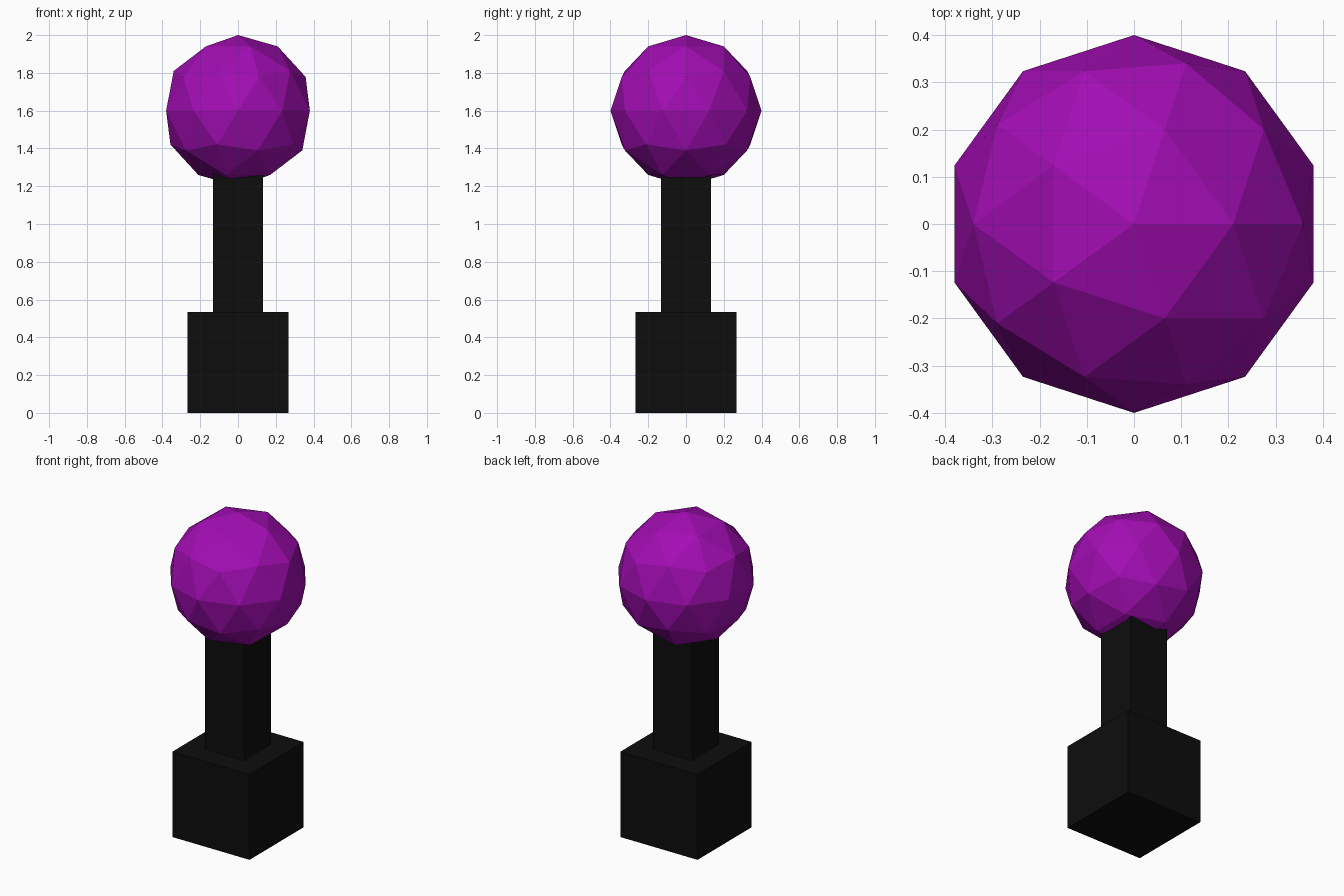
import bpy

if "Cube" in bpy.data.objects:
    bpy.data.objects.remove(bpy.data.objects["Cube"])


def material(name, color):
    mat = bpy.data.materials.new(name)
    mat.diffuse_color = color
    mat.use_nodes = True
    mat.node_tree.nodes["Principled BSDF"].inputs["Base Color"].default_value = mat.diffuse_color
    return mat


def box(name, width, z0, z1, mat):
    bpy.ops.mesh.primitive_cube_add(size=1, location=(0, 0, (z0 + z1) / 2))
    obj = bpy.context.object
    obj.name = name
    obj.scale = (width, width, z1 - z0)
    bpy.ops.object.transform_apply(location=False, rotation=False, scale=True)
    obj.data.materials.append(mat)
    return obj


black = material("black", (0.004, 0.004, 0.004, 1))
purple = material("purple", (0.36, 0.004, 0.45, 1))

# Square base and the post, which ends inside the ball
box("base", 0.533, 0, 0.533, black)
box("post", 0.267, 0.533, 1.333, black)

# Faceted ball on top
bpy.ops.mesh.primitive_ico_sphere_add(subdivisions=2, radius=0.4, location=(0, 0, 1.6))
ball = bpy.context.object
ball.name = "ball"
ball.data.materials.append(purple)
